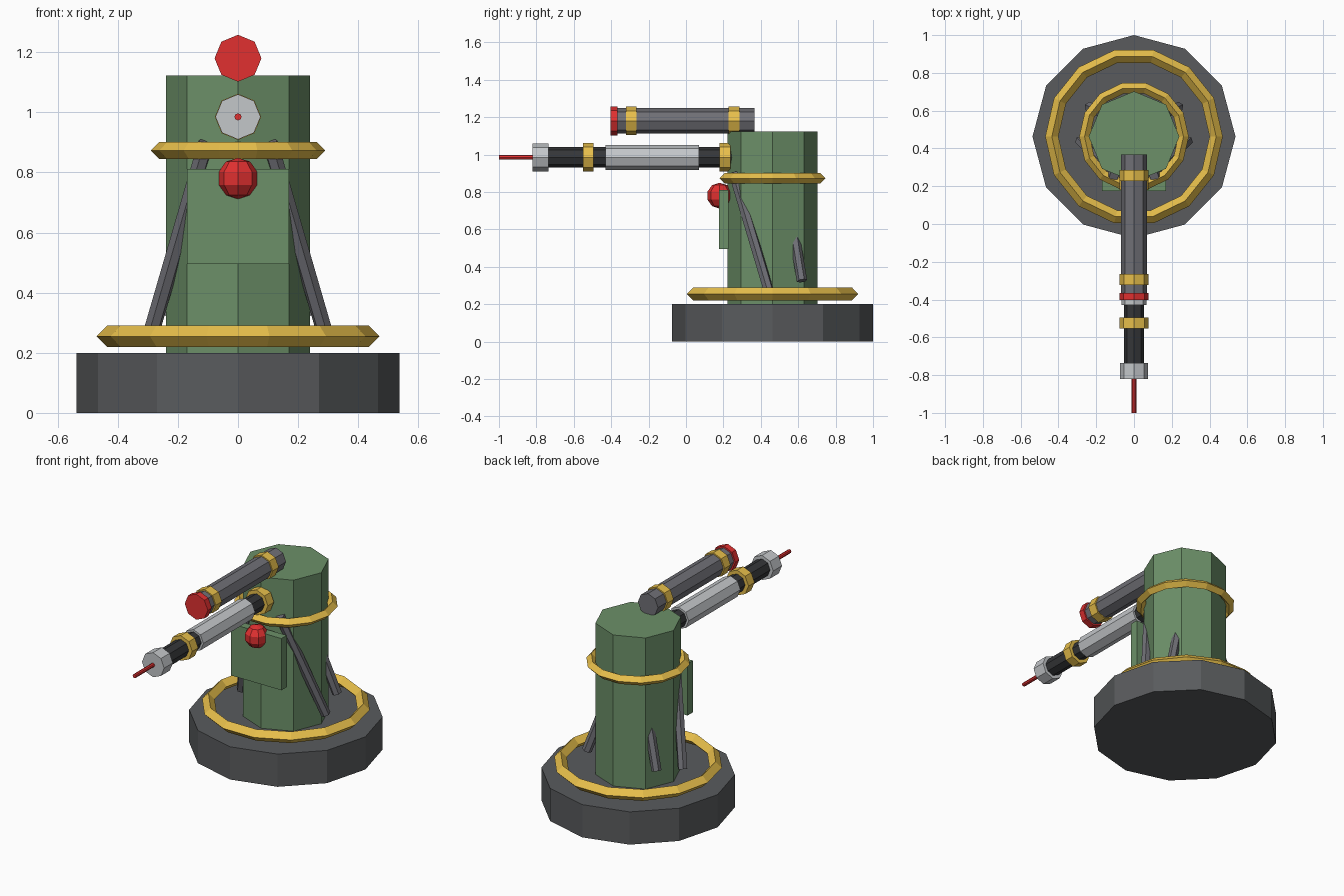
import bpy
from mathutils import Vector

if "Cube" in bpy.data.objects:
    bpy.data.objects.remove(bpy.data.objects["Cube"])

CY = 0.4625  # y of the turret axis


def material(name, r, g, b):
    m = bpy.data.materials.new(name)
    m.diffuse_color = (r, g, b, 1)
    m.use_nodes = True
    m.node_tree.nodes["Principled BSDF"].inputs["Base Color"].default_value = m.diffuse_color
    return m


GREEN = material("green", 0.15, 0.28, 0.14)
YELLOW = material("yellow", 0.80, 0.52, 0.07)
RED = material("red", 0.75, 0.03, 0.03)
BLACK = material("black", 0.035, 0.037, 0.04)
DARK = material("dark_grey", 0.10, 0.105, 0.11)
MID = material("mid_grey", 0.16, 0.16, 0.18)
LIGHT = material("light_grey", 0.55, 0.57, 0.59)


def finish(name, mat):
    ob = bpy.context.object
    ob.name = name
    ob.data.materials.append(mat)
    return ob


def rod(name, a, b, radius, mat, sides=8):
    """Prism running from point a to point b."""
    a, b = Vector(a), Vector(b)
    d = b - a
    bpy.ops.mesh.primitive_cylinder_add(vertices=sides, radius=radius, depth=d.length,
                                        location=(a + b) / 2)
    bpy.context.object.rotation_euler = d.to_track_quat('Z', 'Y').to_euler()
    return finish(name, mat)


def barrel_part(name, y0, y1, z, radius, mat):
    return rod(name, (0, y0, z), (0, y1, z), radius, mat)


def ring(name, z, major, minor):
    bpy.ops.mesh.primitive_torus_add(major_segments=14, minor_segments=4, major_radius=major,
                                     minor_radius=minor, location=(0, CY, z))
    return finish(name, YELLOW)


# Base and column
rod("base", (0, CY, 0), (0, CY, 0.2), 0.5375, DARK, 12)
rod("column", (0, CY, 0.2), (0, CY, 1.123), 0.24, GREEN, 8)
ring("base_ring", 0.255, 0.435, 0.035)
ring("column_ring", 0.873, 0.262, 0.028)

# Front panel and knob
bpy.ops.mesh.primitive_cube_add(size=1, location=(0, 0.202, 0.653))
bpy.context.object.scale = (0.34, 0.052, 0.316)
finish("front_panel", GREEN)
bpy.ops.mesh.primitive_uv_sphere_add(segments=8, ring_count=5, radius=0.069,
                                     location=(0, 0.18, 0.78))
finish("warning_knob", RED)

# Slanted braces on both sides
for side, s in (("left", -1), ("right", 1)):
    rod(side + "_front_brace", (s * 0.285, 0.44, 0.28), (s * 0.105, 0.255, 0.90), 0.028, MID, 6)
    rod(side + "_rear_brace", (s * 0.235, 0.62, 0.325), (s * 0.09, 0.545, 0.78), 0.028, MID, 6)

# Lower gun
Z = 0.985
barrel_part("needle", -1.0, -0.80, Z, 0.012, RED)
barrel_part("muzzle", -0.82, -0.735, Z, 0.075, LIGHT)
barrel_part("lower_barrel", -0.74, 0.26, Z, 0.054, BLACK)
barrel_part("barrel_sleeve", -0.43, 0.07, Z, 0.067, LIGHT)
for i, y in enumerate((-0.523, 0.208)):
    barrel_part(f"lower_band_{i + 1}", y - 0.029, y + 0.029, Z, 0.077, YELLOW)

# Upper tube
Z = 1.18
barrel_part("upper_tube", -0.37, 0.367, Z, 0.068, MID)
barrel_part("tube_cap", -0.403, -0.365, Z, 0.078, RED)
for i, y in enumerate((-0.293, 0.256)):
    barrel_part(f"upper_band_{i + 1}", y - 0.029, y + 0.029, Z, 0.076, YELLOW)
